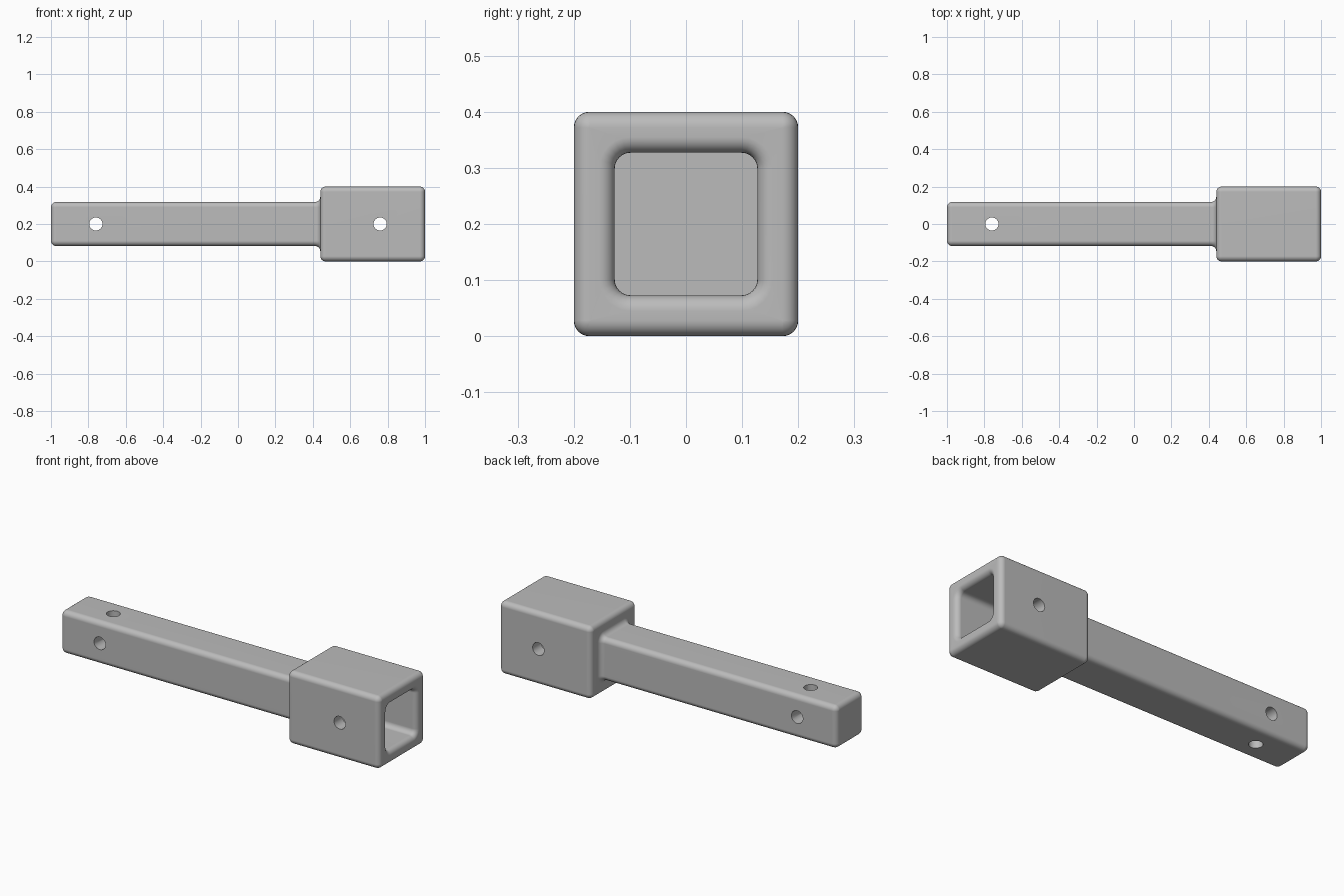
import bpy, bmesh, math
from mathutils import Vector

if "Cube" in bpy.data.objects:
    bpy.data.objects.remove(bpy.data.objects["Cube"])

MID = 0.2        # height of the long axis
R = 0.028        # edge rounding
STEPS = 6        # segments in each rounding
BAR, SOCKET, BORE = 0.118, 0.2, 0.127
SHOULDER, FLOOR = 0.44, 0.52

metal = bpy.data.materials.new("plain_grey")
metal.use_nodes = True
grey = (0.5, 0.5, 0.5, 1)
metal.diffuse_color = grey
metal.node_tree.nodes["Principled BSDF"].inputs["Base Color"].default_value = grey


def rounded_square(x, half, radius):
    """Cross-section across the long axis."""
    radius = max(radius, 0.001)
    points = []
    for corner in range(4):
        mid = math.radians(45 + 90 * corner)
        cy = math.copysign(half - radius, math.cos(mid))
        cz = math.copysign(half - radius, math.sin(mid))
        for i in range(STEPS + 1):
            a = math.radians(90 * corner) + math.pi / 2 * i / STEPS
            points.append(Vector((x, cy + radius * math.cos(a), MID + cz + radius * math.sin(a))))
    return points


def rounding(x, half, radius, start, end):
    """Quarter-turn of sections about (x, half); start and end are angles in degrees."""
    out = []
    for i in range(STEPS + 1):
        a = math.radians(start + (end - start) * i / STEPS)
        out.append((x + R * math.cos(a), half + R * math.sin(a), radius + R * math.sin(a)))
    return out


# Outside from the bar tip to the socket mouth, then inward to the bore floor
sections = rounding(-1 + R, BAR - R, 0, 180, 90)
sections += rounding(SHOULDER - R, BAR + R, 2 * R, -90, 0)
sections += rounding(SHOULDER + R, SOCKET - R, 0, 180, 90)
sections += rounding(1 - R, SOCKET - R, 0, 90, 0)
sections += rounding(1 - R, BORE + R, 2 * R, 0, -90)
sections.append((FLOOR, BORE, R))

bm = bmesh.new()
rings = [[bm.verts.new(p) for p in rounded_square(*s)] for s in sections]
count = len(rings[0])
for a, b in zip(rings, rings[1:]):
    for i in range(count):
        j = (i + 1) % count
        bm.faces.new((a[i], a[j], b[j], b[i]))
bm.faces.new(rings[0])
bm.faces.new(rings[-1])
bmesh.ops.recalc_face_normals(bm, faces=bm.faces)
mesh = bpy.data.meshes.new("socket_bar")
bm.to_mesh(mesh)
bm.free()
mesh.materials.append(metal)
bar = bpy.data.objects.new("socket_bar", mesh)
bpy.context.collection.objects.link(bar)


def drill(x, rotation):
    """Cut a round pin hole right through the part."""
    bpy.ops.mesh.primitive_cylinder_add(vertices=32, radius=0.035, depth=0.6,
                                        location=(x, 0, MID), rotation=rotation)
    cutter = bpy.context.object
    cutter.name = "pin_hole_cutter"
    cutter.hide_render = True
    cutter.data.materials.append(metal)
    bpy.ops.object.select_all(action='DESELECT')
    bar.select_set(True)
    bpy.context.view_layer.objects.active = bar
    cut = bar.modifiers.new("pin_hole", 'BOOLEAN')
    cut.operation = 'DIFFERENCE'
    cut.solver = 'EXACT'
    cut.object = cutter
    bpy.ops.object.modifier_apply(modifier=cut.name)
    bpy.data.objects.remove(cutter)


# Crossed holes near the bar tip, one cross hole through the socket
sideways = (math.pi / 2, 0, 0)
drill(-0.76, sideways)
drill(-0.76, (0, 0, 0))
drill(0.76, sideways)

bpy.ops.object.shade_smooth_by_angle(angle=math.radians(35))
normals = bar.modifiers.new("flat_sides", 'WEIGHTED_NORMAL')
normals.keep_sharp = True
